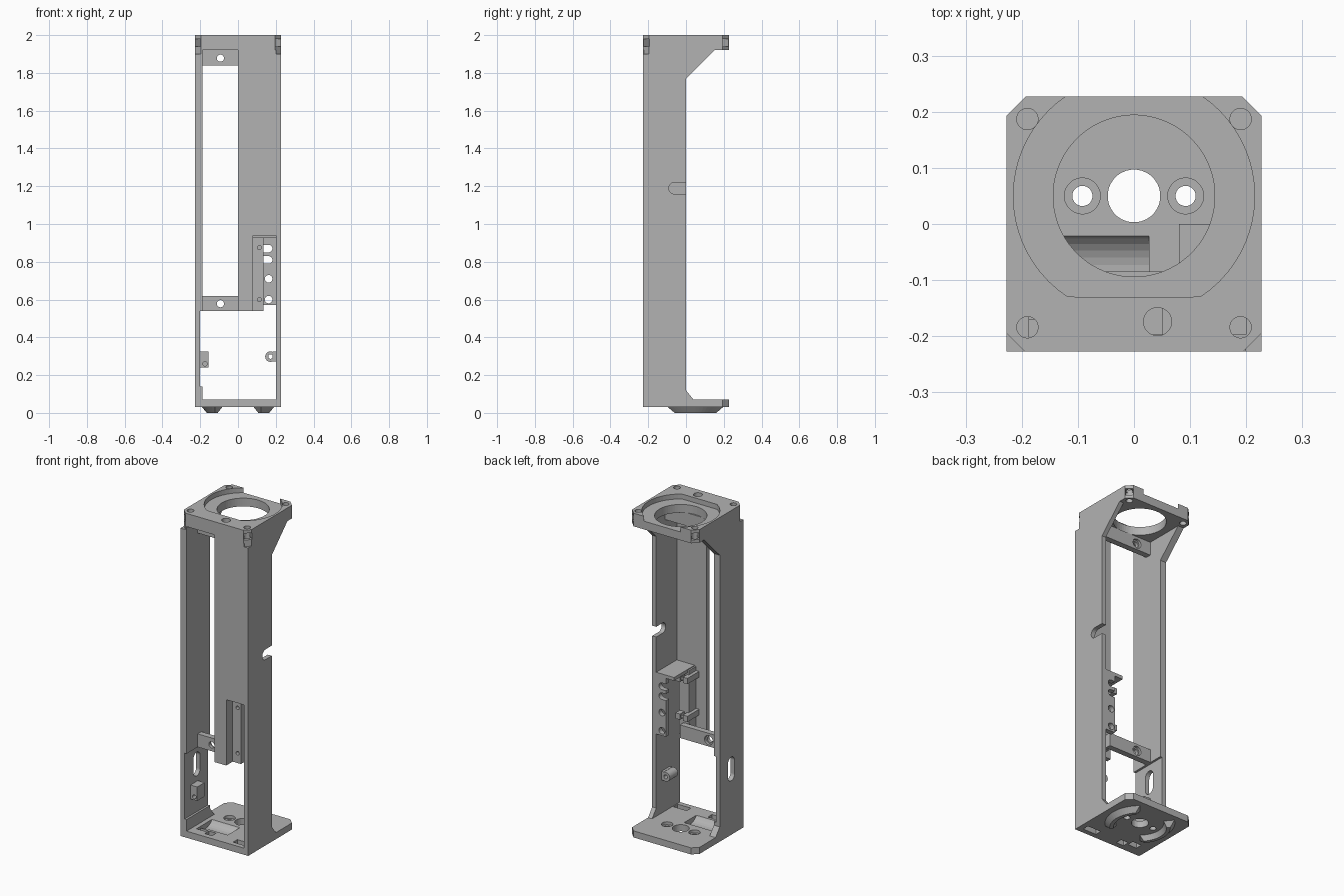
import bpy, bmesh, math
from mathutils import Matrix

if "Cube" in bpy.data.objects:
    bpy.data.objects.remove(bpy.data.objects["Cube"])

grey = bpy.data.materials.new("plain grey")
grey.use_nodes = True
COLOUR = (0.45, 0.45, 0.45, 1)
grey.diffuse_color = COLOUR
grey.node_tree.nodes["Principled BSDF"].inputs["Base Color"].default_value = COLOUR

H = 0.227      # half width of the frame
CY = 0.05      # centre of the round features in y
PLACE = {"x": lambda u, v, w: (w, u, v),
         "y": lambda u, v, w: (u, w, v),
         "z": lambda u, v, w: (u, v, w)}


def finish(name, bm):
    bmesh.ops.recalc_face_normals(bm, faces=bm.faces)
    mesh = bpy.data.meshes.new(name)
    bm.to_mesh(mesh)
    bm.free()
    mesh.materials.append(grey)
    ob = bpy.data.objects.new(name, mesh)
    bpy.context.scene.collection.objects.link(ob)
    return ob


def prism(name, outline, axis, start, end):
    """Extrude a 2D outline along an axis."""
    bm = bmesh.new()
    rings = [[bm.verts.new(PLACE[axis](u, v, w)) for u, v in outline] for w in (start, end)]
    for ring in rings:
        bm.faces.new(ring)
    n = len(outline)
    for i in range(n):
        j = (i + 1) % n
        bm.faces.new((rings[0][i], rings[0][j], rings[1][j], rings[1][i]))
    return finish(name, bm)


def box(name, x, y, z):
    return prism(name, [(x[0], y[0]), (x[1], y[0]), (x[1], y[1]), (x[0], y[1])], "z", *z)


def circle(u, v, r, n=32, stretch=0):
    """Circle outline, optionally stretched upward into an oval slot."""
    pts = []
    for i in range(n):
        a = math.tau * (i + 0.5) / n
        pts.append((u + r * math.cos(a), v + r * math.sin(a) + math.copysign(stretch, math.sin(a))))
    return pts


def rod(name, u, v, r, axis, start, end, n=32, stretch=0):
    return prism(name, circle(u, v, r, n, stretch), axis, start, end)


def cut(ob, *cutters):
    """Subtract each cutter and discard it."""
    for c in cutters:
        mod = ob.modifiers.new("cut", "BOOLEAN")
        mod.operation, mod.solver, mod.object = "DIFFERENCE", "EXACT", c
        bpy.context.view_layer.update()
        graph = bpy.context.evaluated_depsgraph_get()
        mesh = bpy.data.meshes.new_from_object(ob.evaluated_get(graph))
        ob.modifiers.clear()
        ob.data = mesh
        bpy.data.objects.remove(c)


def plate_outline():
    k = 0.034
    return [(-H, -H), (H, -H), (H, H - k), (H - k, H), (k - H, H), (-H, H - k)]


def front_corner(s):
    k = 0.032
    return prism("cutter", [(s * (H - k), -H - 0.01), (s * (H - k), -H), (s * H, k - H),
                            (s * (H + 0.01), k - H), (s * (H + 0.01), -H - 0.01)], "z", 1.9, 2.1)


# Top plate with a shallow round seat, open at the back, and a large bore
top = prism("top_plate", plate_outline(), "z", 1.92, 2)
seat = [(0.215 * math.cos(a), max(-0.13, CY + 0.215 * math.sin(a)))
        for a in (math.tau * i / 64 for i in range(64))]
seat = [p for i, p in enumerate(seat) if p[1] > -0.13 or seat[i - 1][1] > -0.13 or seat[(i + 1) % 64][1] > -0.13]
cut(top, prism("cutter", seat, "z", 1.97, 2.1),
    rod("cutter", 0, CY, 0.144, "z", 1.8, 2.1, 64),
    rod("cutter", 0.042, -0.174, 0.025, "z", 1.8, 2.1))
for s in (-1, 1):
    for y in (-0.184, 0.187):
        slot = box("cutter", (-0.045, 0.045), (-0.022, 0.022), (1.94, 1.98))
        angle = math.atan2(y, s * 0.19)
        slot.data.transform(Matrix.Translation((s * 0.21, y * 1.12, 0)) @ Matrix.Rotation(angle, 4, "Z"))
        cut(top, rod("cutter", s * 0.19, y, 0.019, "z", 1.8, 2.1), slot)
    cut(top, front_corner(s))

# Bottom plate with bores, front slots and a curved scoop
bottom = prism("bottom_plate", plate_outline(), "z", 0.03, 0.07)
cut(bottom, rod("cutter", 0, CY, 0.047, "z", 0, 0.1),
    rod("cutter", -0.08, 0.108, 0.07, "x", -0.16, 0.027))
for s in (-1, 1):
    cut(bottom, rod("cutter", s * 0.092, CY, 0.018, "z", 0, 0.1),
        rod("cutter", s * 0.092, CY, 0.032, "z", 0.052, 0.1))
for x, y, w in ((0.15, -0.177, 0.045), (-0.063, -0.175, 0.025), (-0.13, -0.15, 0.03)):
    cut(bottom, box("cutter", (x - w, x + w), (y - 0.02, y + 0.02), (0, 0.1)))

# Curved, tapered feet
for side, base in (("left", 0), ("right", math.pi)):
    bm = bmesh.new()
    rings = []
    steps = 16
    for i in range(steps + 1):
        t = 2 * i / steps - 1
        ring = []
        for r, z, spread in ((0.13, 0.03, 50), (0.19, 0.03, 50), (0.165, 0, 42), (0.145, 0, 42)):
            a = base + math.radians(spread) * t
            ring.append(bm.verts.new((r * math.cos(a), CY + r * math.sin(a), z)))
        rings.append(ring)
    bm.faces.new(rings[0])
    bm.faces.new(rings[-1])
    for p, q in zip(rings, rings[1:]):
        for k in range(4):
            m = (k + 1) % 4
            bm.faces.new((p[k], p[m], q[m], q[k]))
    finish(side + "_foot", bm)

# Side walls flaring backward at both ends
wall = [(-H, 0.07), (0.04, 0.07), (0, 0.12), (0, 1.77), (0.15, 1.92), (-H, 1.92)]
left = prism("left_wall", wall, "x", 0.2, H)
cut(left, front_corner(1),
    rod("cutter", -0.06, 1.19, 0.031, "x", 0.1, 0.3),
    box("cutter", (0.1, 0.3), (-0.06, 0.1), (1.159, 1.221)))
right = prism("right_wall", wall, "x", -H, -0.187)
cut(right, front_corner(-1),
    box("cutter", (-0.2, -0.1), (-0.3, 0.1), (0.14, 0.54)),
    rod("cutter", -0.11, 0.43, 0.032, "x", -0.3, -0.1, stretch=0.04))

# Front panel, notched at its lower left
panel = box("front_panel", (0, 0.2), (-H, -0.197), (0.54, 1.92))
cut(panel, box("cutter", (0.08, 0.3), (-0.3, -0.1), (0.5, 0.94)))

# Recessed mounting strip, its side and the shelf above
strip = box("mounting_strip", (0.08, 0.135), (-0.165, -0.127), (0.54, 0.94))
for z in (0.6, 0.875):
    cut(strip, rod("cutter", 0.113, z, 0.011, "y", -0.2, -0.14, 16))
box("strip_side", (0.07, 0.08), (-0.2, -0.127), (0.54, 0.94))
box("shelf", (0.08, 0.2), (-0.2, 0), (0.925, 0.945))
for z in (0.65, 0.88):
    for x in (0.05, 0.1):
        box("clip", (x, x + 0.03), (-0.2 if x < 0.08 else -0.13, -0.085), (z, z + 0.035))
    box("clip_bridge", (0.05, 0.13), (-0.11, -0.095), (z + 0.01, z + 0.025))

# Rear cable plate with two open slots and two holes
cable = box("cable_plate", (0.135, 0.2), (-0.03, 0), (0.57, 0.94))
for z in (0.6, 0.71, 0.81, 0.87):
    cut(cable, rod("cutter", 0.162, z, 0.02, "y", -0.1, 0.1))
    if z > 0.8:
        cut(cable, box("cutter", (0.1, 0.162), (-0.1, 0.1), (z - 0.02, z + 0.02)))

# Cross tabs with screw holes
for name, x_end, z in (("upper_tab", 0.2, 1.84), ("lower_tab", 0.1, 0.54)):
    tab = box(name, (-0.19, x_end), (-0.12, -0.085), (z, z + 0.08))
    cut(tab, rod("cutter", -0.093, z + 0.038, 0.019, "y", -0.2, 0),
        rod("cutter", -0.093, z + 0.038, 0.028, "y", -0.1, 0))

# Small screw bosses on the lower walls
block = box("right_boss", (-0.2, -0.155), (-0.17, -0.1), (0.24, 0.325))
cut(block, rod("cutter", -0.175, 0.26, 0.012, "y", -0.2, -0.12, 16))
post = rod("left_boss", 0.172, 0.298, 0.028, "y", -0.13, -0.05)
cut(post, rod("cutter", 0.172, 0.298, 0.012, "y", -0.2, 0, 16))
box("left_boss_web", (0.185, 0.2), (-0.13, -0.05), (0.272, 0.324))
